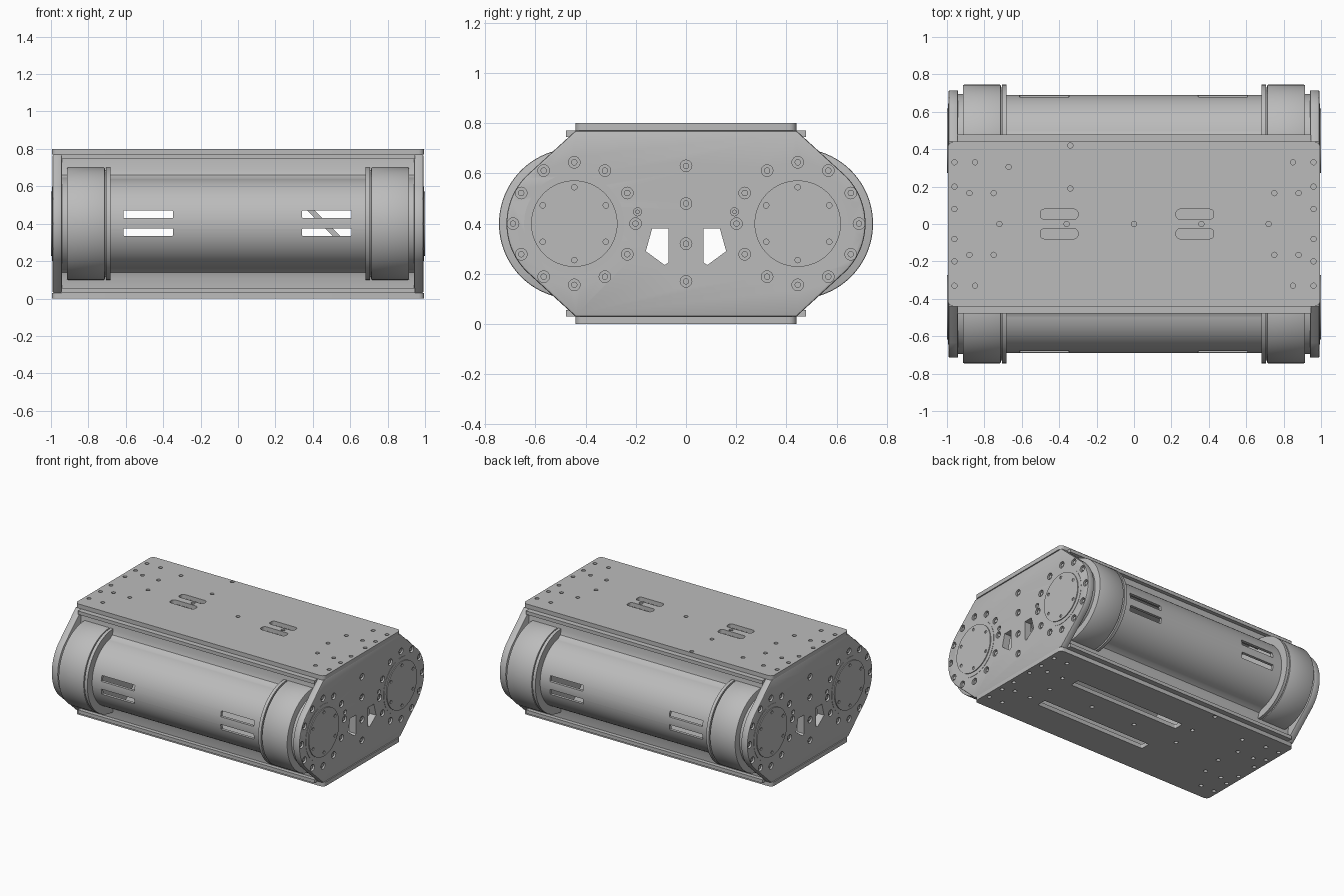
import bpy, bmesh
from math import sin, cos, pi, radians

cube = bpy.data.objects.get("Cube")
if cube:
    bpy.data.objects.remove(cube, do_unlink=True)

grey = bpy.data.materials.new("machined grey")
grey.use_nodes = True
grey.diffuse_color = (0.5, 0.5, 0.5, 1)
grey.node_tree.nodes["Principled BSDF"].inputs["Base Color"].default_value = (0.5, 0.5, 0.5, 1)

MID = 0.4      # height of the drum axes
HUB = 0.445    # distance of the drum axes from the centre


def arc(u, v, r, start, end, n):
    return [(u + r * cos(radians(start + (end - start) * i / n)),
             v + r * sin(radians(start + (end - start) * i / n))) for i in range(n + 1)]


def circle(u, v, r, n=24):
    return arc(u, v, r, 0, 360, n)[:-1]


def rounded(u0, u1, v0, v1, r):
    return (arc(u1 - r, v1 - r, r, 0, 90, 5) + arc(u0 + r, v1 - r, r, 90, 180, 5)
            + arc(u0 + r, v0 + r, r, 180, 270, 5) + arc(u1 - r, v0 + r, r, 270, 360, 5))


def bulge(r, angle, wall):
    # half outline: wall points, a round nose, then the wall points mirrored below
    return ([(u, MID + v) for u, v in wall] + arc(HUB, MID, r, angle, -angle, 48)
            + [(u, MID - v) for u, v in wall[::-1]])


def prism(bm, pts, axis, a, b):
    place = {"x": lambda u, v: (a, u, v), "y": lambda u, v: (u, a, v), "z": lambda u, v: (u, v, a)}[axis]
    face = bm.faces.new([bm.verts.new(place(u, v)) for u, v in pts])
    out = bmesh.ops.extrude_face_region(bm, geom=[face])
    step = [b - a if k == axis else 0 for k in "xyz"]
    bmesh.ops.translate(bm, vec=step, verts=[g for g in out["geom"] if isinstance(g, bmesh.types.BMVert)])


def build(name, prisms):
    bm = bmesh.new()
    for p in prisms:
        prism(bm, *p)
    bmesh.ops.recalc_face_normals(bm, faces=bm.faces)
    mesh = bpy.data.meshes.new(name)
    bm.to_mesh(mesh)
    bm.free()
    mesh.materials.append(grey)
    obj = bpy.data.objects.new(name, mesh)
    bpy.context.collection.objects.link(obj)
    return obj


def finish(obj, cuts=(), bevel=0):
    cutter = None
    if bevel:
        mod = obj.modifiers.new("edge", "BEVEL")
        mod.width, mod.segments, mod.angle_limit = bevel, 2, radians(50)
    if cuts:
        cutter = build("cutter", cuts)
        cutter.hide_render = True
        mod = obj.modifiers.new("holes", "BOOLEAN")
        mod.operation, mod.solver, mod.object = "DIFFERENCE", "EXACT", cutter
    if obj.modifiers:
        graph = bpy.context.evaluated_depsgraph_get()
        mesh = bpy.data.meshes.new_from_object(obj.evaluated_get(graph))
        obj.modifiers.clear()
        obj.data = mesh
    if cutter:
        bpy.data.objects.remove(cutter, do_unlink=True)
    bpy.ops.object.select_all(action="DESELECT")
    obj.select_set(True)
    bpy.context.view_layer.objects.active = obj
    bpy.ops.object.shade_smooth_by_angle(angle=radians(30))


# Top and bottom plates with blind screw holes
spots = [(0, 0)]
for s in (-1, 1):
    spots += [(s * 0.36, 0), (s * 0.72, 0)]
    for t in (-1, 1):
        spots += [(s * x, t * y) for x, y in
                  [(0.96, 0.33), (0.85, 0.33), (0.96, 0.2), (0.96, 0.08), (0.88, 0.165), (0.75, 0.165)]]
spots += [(-0.34, 0.42), (-0.67, 0.305), (-0.34, 0.19)]
outline = rounded(-0.995, 0.995, -0.44, 0.44, 0.03)

top_cuts = [(circle(x, y, 0.014, 16), "z", 0.78, 0.82) for x, y in spots]
for x in (-0.4, 0.325):
    for y in (-0.052, 0.052):
        top_cuts.append((rounded(x - 0.1, x + 0.1, y - 0.027, y + 0.027, 0.02), "z", 0.75, 0.82))
finish(build("top_plate", [(outline, "z", 0.77, 0.8)]), top_cuts)

bottom_cuts = [(circle(x, y, 0.014, 16), "z", -0.02, 0.02) for x, y in spots]
bottom_cuts += [(rounded(-0.24, 0.65, s * 0.17 - 0.035, s * 0.17 + 0.035, 0.01), "z", -0.02, 0.05) for s in (-1, 1)]
finish(build("bottom_plate", [(outline, "z", 0, 0.03)]), bottom_cuts)

# Front and back covers: half tubes on upright walls, with paired vent slots
for s, name in ((-1, "front_cover"), (1, "back_cover")):
    section = (bulge(0.245, 80, [(0.45, 0.37), (0.45, 0.29), (0.46, 0.26)])
               + bulge(0.225, 90, [(0.43, 0.37), (0.43, 0.24)])[::-1])
    vents = []
    for x in (-0.48, 0.475):
        for z in (0.355, 0.45):
            vents.append((rounded(x - 0.132, x + 0.132, z - 0.02, z + 0.02, 0.004), "y", s * 0.5, s * 0.8))
    finish(build(name, [([(s * u, v) for u, v in section], "x", -0.945, 0.945)]), vents)
    # Lips that carry the covers against the plates
    rails = [([(s * 0.42, z), (s * 0.478, z), (s * 0.478, z + 0.025), (s * 0.42, z + 0.025)], "x", -0.945, 0.945)
             for z in (0.03, 0.745)]
    finish(build(name + "_rails", rails))

# Side plates: fixing positions and windows
half = bulge(0.27, 45, [(0.44, 0.37)])
side_outline = half + [(-u, v) for u, v in half[::-1]]
bolts = [(0, z, 0.023) for z in (0.17, 0.32, 0.48, 0.63)] + [(-0.193, 0.447, 0.016), (0.193, 0.447, 0.016)]
for t in (-1, 1):
    bolts += [(u, v, 0.023) for u, v in circle(t * HUB, MID, 0.244, 12)]
window = [(0.07, 0.38), (0.135, 0.38), (0.16, 0.29), (0.085, 0.235), (0.07, 0.245)]

for s, name in ((1, "left"), (-1, "right")):
    cuts = [(circle(u, v, r), "x", s * 0.975, s * 1.02) for u, v, r in bolts]
    cuts += [([(t * u, v) for u, v in window], "x", s * 0.9, s * 1.05) for t in (-1, 1)]
    finish(build(name + "_side_plate", [(side_outline, "x", s * 0.94, s * 0.992)]), cuts, 0.008)
    finish(build(name + "_screws", [(circle(u, v, r * 0.55, 12), "x", s * 0.97, s * 0.986) for u, v, r in bolts]))

    for t, end in ((-1, "front"), (1, "back")):
        tag = name + "_" + end
        y = t * HUB
        # Drum, separate guard ring, and the recessed core between them
        finish(build(tag + "_drum", [(circle(y, MID, 0.3, 96), "x", s * 0.712, s * 0.915)]), (), 0.006)
        finish(build(tag + "_guard_ring", [(circle(y, MID, 0.3, 96), "x", s * 0.683, s * 0.705)]))
        finish(build(tag + "_drum_core", [(circle(y, MID, 0.285, 96), "x", s * 0.7, s * 0.72),
                                          (circle(y, MID, 0.25, 96), "x", s * 0.91, s * 0.95)]))
        # Bearing ring and hub cap on the outside
        finish(build(tag + "_bearing_ring", [(circle(y, MID, 0.2, 64), "x", s * 0.98, s * 0.994)]))
        cap_holes = [(circle(u, v, 0.011, 12), "x", s * 0.994, s * 1.02) for u, v in arc(y, MID, 0.145, 90, 390, 5)]
        finish(build(tag + "_hub_cap", [(circle(y, MID, 0.172, 64), "x", s * 0.985, s)]), cap_holes)

# Diagonal brace inside the body
finish(build("inner_brace", [([(0.33, 0.51), (0.37, 0.51), (0.58, 0.3), (0.54, 0.3)], "y", -0.02, 0.02)]))
